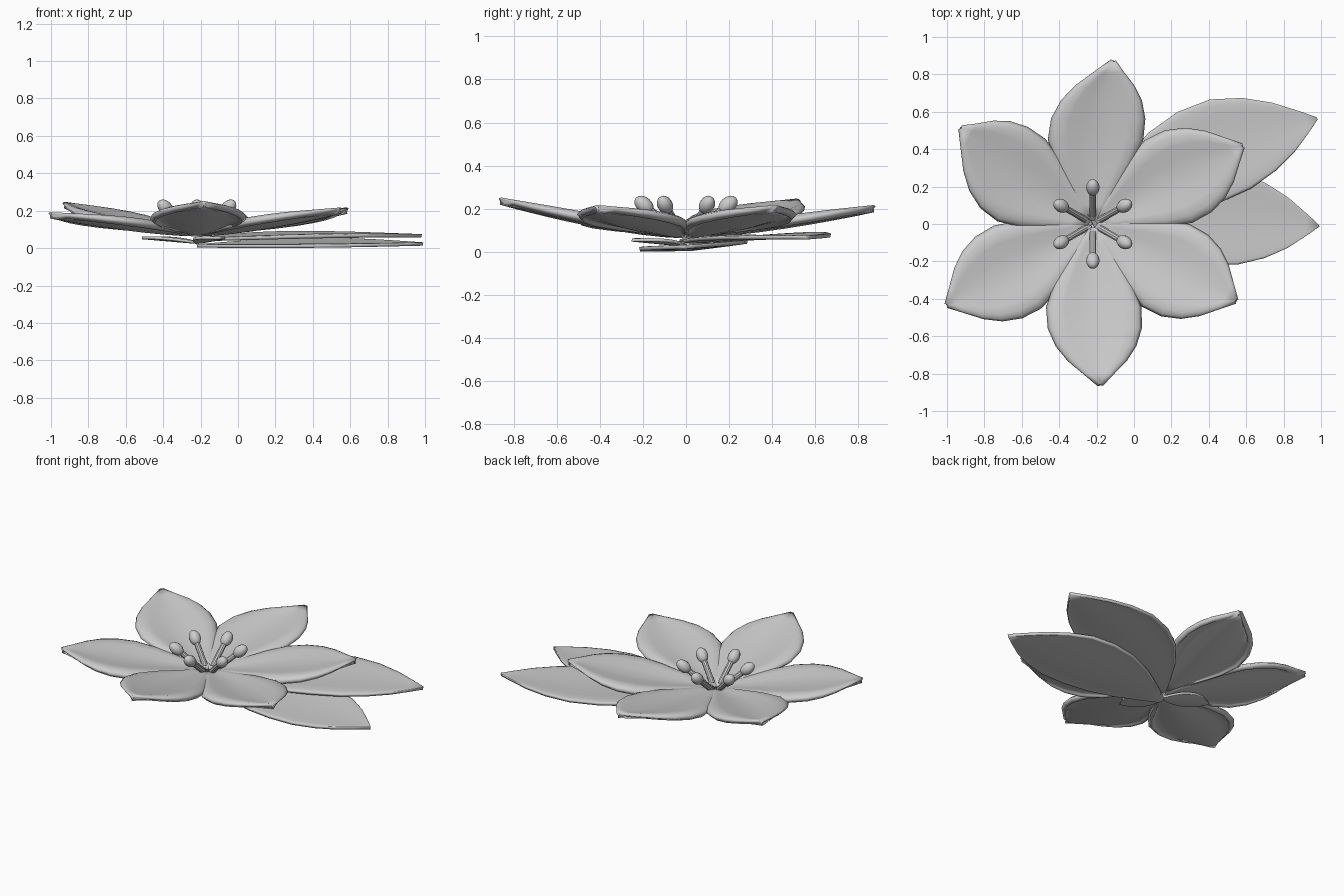
import bpy, math
from mathutils import Vector

if "Cube" in bpy.data.objects:
    bpy.data.objects.remove(bpy.data.objects["Cube"])

CX = -0.22  # flower centre on x
ACROSS = (-1, -.95, -.86, -.65, -.35, 0, .35, .65, .86, .95, 1)


def blade(name, angle, start, length, profile, z0, z1, power=1.5, skew=0.0, bow=0.0,
          cup=0.05, tilt=0.0, arch=0.0, curl=0.0, thick=0.03):
    """Petal or leaf: cupped grid with a down-curled rim, lofted along its axis, thickened."""
    a = math.radians(angle)
    d, n = Vector((math.cos(a), math.sin(a))), Vector((-math.sin(a), math.cos(a)))
    cols = len(ACROSS)
    verts, faces = [], []
    for t, w in profile:
        mid = skew * t ** 3 + bow * math.sin(math.pi * t)
        s = math.sin(math.pi * t)
        for v in ACROSS:
            p = d * (start + (length - start) * t) + n * (mid + v * w)
            z = z0 + (z1 - z0) * t ** power + s * (cup * v * v + tilt * v + arch - curl * v ** 10)
            verts.append((p.x + CX, p.y, z))
    for i in range(len(profile) - 1):
        for j in range(cols - 1):
            k = i * cols + j
            faces.append((k, k + cols, k + cols + 1, k + 1))
    me = bpy.data.meshes.new(name)
    me.from_pydata(verts, [], faces)
    me.shade_smooth()
    ob = bpy.data.objects.new(name, me)
    bpy.context.collection.objects.link(ob)
    m = ob.modifiers.new("thickness", 'SOLIDIFY')
    m.thickness, m.offset = thick, 0
    return ob


# Petals: angle, length, tip height, sideways drift of the tip
petal = [(0, .02), (.1, .065), (.22, .128), (.37, .2), (.51, .243), (.64, .24),
         (.75, .205), (.84, .148), (.93, .065), (1, .003)]
for i, (ang, ln, zt, sk) in enumerate([
        (90, .87, .20, -.11), (30, .90, .20, -.04), (-30, .868, .20, .027),
        (-90, .86, .235, .04), (210, .892, .175, -.015), (150, .867, .23, -.092)]):
    blade(f"petal_{i + 1}", ang, .02, ln, petal, .08, zt, skew=sk, cup=.05, curl=.045, thick=.034)

# Two large leaves and two small sepals below the flower
leaf = [(0, .02), (.1, .09), (.22, .165), (.36, .225), (.5, .25), (.64, .245),
        (.76, .2), (.86, .135), (.94, .062), (1, .003)]
blade("leaf_upper", 25.2, 0, 1.326, [(t, w * 1.06) for t, w in leaf], .045, .066, bow=.082,
      cup=.02, tilt=.008, arch=.012, curl=.015, thick=.018)
blade("leaf_lower", -.5, 0, 1.21, leaf, .012, .022, bow=.04,
      cup=.017, tilt=.018, arch=.004, curl=.008, thick=.018)
blade("sepal_left", 161, 0, .31, [(t, w * .32) for t, w in leaf], .03, .055, 1, cup=.01, thick=.015)
blade("sepal_front", -64, 0, .28, [(t, w * .32) for t, w in leaf], .03, .055, 1, cup=.01, thick=.015)

# Stamens: six tilted filaments, each with an oval anther
for i in range(6):
    a = math.radians(30 + 60 * i)
    base = Vector((CX + .045 * math.cos(a), .045 * math.sin(a), .09))
    tip = Vector((CX + .195 * math.cos(a), .195 * math.sin(a), .218))
    axis = tip - base
    rot = axis.to_track_quat('Z', 'Y').to_euler()
    bpy.ops.mesh.primitive_cylinder_add(vertices=10, radius=.018, depth=axis.length,
                                        location=(base + tip) / 2, rotation=rot)
    bpy.context.object.name = f"filament_{i + 1}"
    bpy.ops.object.shade_smooth_by_angle()
    bpy.ops.mesh.primitive_uv_sphere_add(segments=12, ring_count=8, radius=1,
                                         location=tip, rotation=rot)
    bpy.context.object.name = f"anther_{i + 1}"
    bpy.context.object.scale = (.036, .036, .05)
    bpy.ops.object.shade_smooth()
